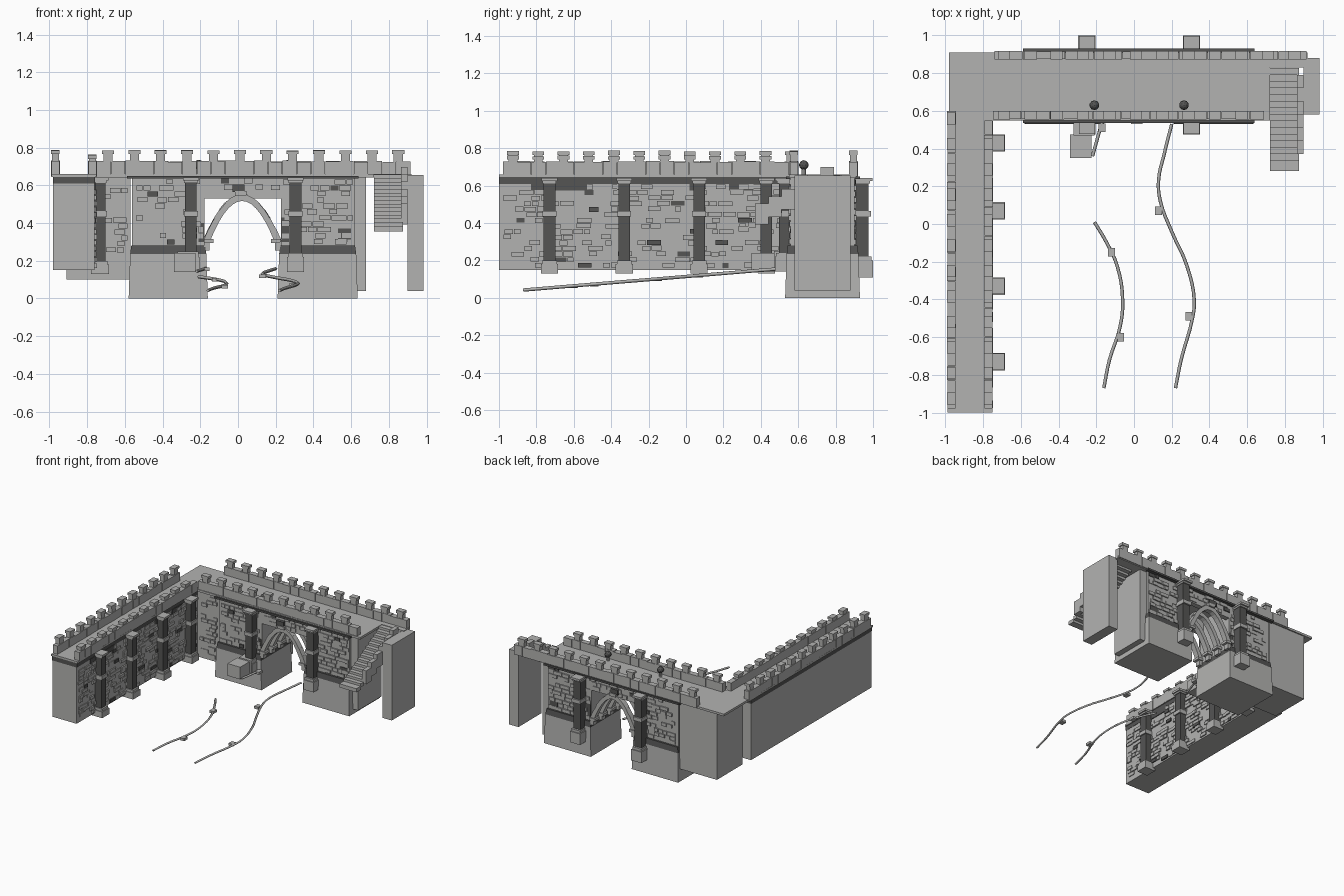
import bpy, bmesh, random
from mathutils import Vector

random.seed(7)
cube = bpy.data.objects.get("Cube")
if cube:
    bpy.data.objects.remove(cube)


def material(name, v):
    m = bpy.data.materials.new(name)
    m.use_nodes = True
    m.diffuse_color = (v, v, v * 0.98, 1)
    m.node_tree.nodes["Principled BSDF"].inputs["Base Color"].default_value = m.diffuse_color
    return m


MATS = [material("light stone", 0.45), material("dark stone", 0.09)]
LIGHT, DARK = 0, 1


class Part:
    """Collects boxes and extrusions into one named mesh."""

    def __init__(self, name):
        self.name, self.bm = name, bmesh.new()

    def hexa(self, bottom, top, mat=LIGHT):
        a = [self.bm.verts.new(p) for p in bottom]
        b = [self.bm.verts.new(p) for p in top]
        faces = [a[::-1], b] + [(a[i], a[i - 3], b[i - 3], b[i]) for i in range(4)]
        for f in faces:
            self.bm.faces.new(f).material_index = mat

    def box(self, x, y, z, mat=LIGHT, taper=0.0):
        (x0, x1), (y0, y1), (z0, z1) = sorted(x), sorted(y), sorted(z)
        ring = lambda t, h: [(x0 + t, y0 + t, h), (x1 - t, y0 + t, h),
                             (x1 - t, y1 - t, h), (x0 + t, y1 - t, h)]
        self.hexa(ring(0, z0), ring(taper, z1), mat)

    def on_wall(self, wall, u, d, z, mat=LIGHT):
        """Box on a wall: u runs along it, d stands out from it."""
        side, pos = wall
        if side == "inner":
            self.box((pos + d[0], pos + d[1]), u, z, mat)
        else:
            s = -1 if side == "front" else 1
            self.box(u, (pos + s * d[0], pos + s * d[1]), z, mat)

    def finish(self):
        bmesh.ops.recalc_face_normals(self.bm, faces=self.bm.faces)
        me = bpy.data.meshes.new(self.name)
        self.bm.to_mesh(me)
        self.bm.free()
        for m in MATS:
            me.materials.append(m)
        ob = bpy.data.objects.new(self.name, me)
        bpy.context.scene.collection.objects.link(ob)
        return ob


FRONT, BACK, INNER = ("front", 0.56), ("back", 0.90), ("inner", -0.76)
DECK = 0.66

# Side wing body with a dark band under the walkway
p = Part("side_wing")
p.box((-0.98, -0.76), (-1, 0.56), (0.15, 0.61))
p.box((-0.982, -0.758), (-1, 0.56), (0.61, 0.645), DARK)
p.box((-0.99, -0.75), (-1, 0.6), (0.645, DECK))
p.finish()

# Corner block and the two end slabs
p = Part("corner_block")
p.box((-0.91, -0.57), (0.57, 0.9), (0.1, 0.645))
p.finish()
p = Part("end_slabs")
for x in ((0.615, 0.68), (0.9, 0.985)):
    p.box(x, (0.58, 0.88), (0.04, DECK - 0.005))
p.finish()

# Gate towers: sloped base, dark course, upper wall
for name, x0, x1 in (("left_tower", 0.21, 0.635), ("right_tower", -0.58, -0.16)):
    p = Part(name)
    p.box((x0, x1), (0.53, 0.93), (0, 0.235), LIGHT, 0.008)
    p.box((x0 + 0.008, x1 - 0.008), (0.538, 0.922), (0.235, 0.28), DARK, 0.006)
    p.box((x0 + 0.017, x1 - 0.017), (0.56, 0.9), (0.28, 0.645))
    p.finish()

# Walkway over the gate, left open for the stair
p = Part("walkway")
p.box((-0.98, 0.72), (0.55, 0.91), (0.642, DECK))
p.box((0.72, 0.92), (0.83, 0.91), (0.642, DECK))
p.box((-0.59, 0.64), (0.535, 0.56), (0.635, 0.65), DARK)
p.box((-0.59, 0.64), (0.9, 0.93), (0.635, 0.65), DARK)
p.finish()

# Wall panels above the gate, with keystones
p = Part("gate_panels")
for wall in (FRONT, BACK):
    p.on_wall(wall, (-0.18, 0.23), (-0.04, 0), (0.53, 0.645))
    p.on_wall(wall, (-0.03, 0.035), (0, 0.025), (0.565, 0.605), DARK)
    p.on_wall(wall, (-0.015, 0.045), (0, 0.03), (0.545, 0.57))
p.finish()

# Arch ribs made of separate voussoirs
p = Part("arch_ribs")


def arch(t, grow):
    return Vector((0.022 + (0.19 + grow) * t, 0, 0.3 + (0.235 + grow) * (1 - t * t)))


STONES = 14
for i, y in enumerate((0.565, 0.675, 0.785, 0.895)):
    for k in range(STONES):
        t0, t1 = (2 * k / STONES - 1), (2 * (k + 1) / STONES - 1)
        g = 0.02 + random.uniform(-0.003, 0.003)
        ring = [arch(t0, -0.018), arch(t1, -0.018), arch(t1, g), arch(t0, g)]
        p.hexa([v + Vector((0, y - 0.022, 0)) for v in ring],
               [v + Vector((0, y + 0.022, 0)) for v in ring])
    for x, s in ((-0.18, 1), (0.225, -1)):
        p.box((x, x + s * 0.05), (y - 0.03, y + 0.03), (0.295, 0.315))
        p.box((x, x + s * 0.03), (y - 0.022, y + 0.022), (0.255, 0.295))
p.finish()


# Rough brick facing
def bricks(name, wall, u0, u1, z0, z1, fill=0.62):
    p = Part(name)
    rows = max(1, round((z1 - z0) / 0.031))
    h = (z1 - z0) / rows
    for r in range(rows):
        u = u0 + random.uniform(0, 0.03)
        while u < u1 - 0.03:
            w = min(random.uniform(0.035, 0.085), u1 - u)
            if random.random() < fill:
                z = z0 + r * h + random.uniform(0, 0.004)
                p.on_wall(wall, (u, u + w - 0.005), (-0.01, random.uniform(0.004, 0.013)),
                          (z, z + h - 0.005), DARK if random.random() < 0.04 else LIGHT)
            u += w
    p.finish()


bricks("wing_bricks", INNER, -0.99, 0.55, 0.16, 0.61)
bricks("corner_bricks", ("front", 0.57), -0.75, -0.58, 0.12, 0.62)
for label, wall in (("front", FRONT), ("back", BACK)):
    bricks(label + "_right_bricks", wall, -0.56, -0.18, 0.285, 0.635)
    bricks(label + "_left_bricks", wall, 0.23, 0.615, 0.285, 0.635)
    bricks(label + "_gate_bricks", wall, -0.18, 0.23, 0.54, 0.64)

# Dark worn patches between the bricks
p = Part("worn_patches")
for u0, u1 in ((-0.83, -0.52), (-0.37, -0.3), (0.02, 0.1), (0.23, 0.36)):
    p.on_wall(INNER, (u0, u1), (0, 0.006), (0.575, 0.615), DARK)
for wall in (FRONT, BACK):
    p.on_wall(wall, (0.53, 0.6), (0, 0.005), (0.3, 0.37), DARK)
    p.on_wall(wall, (0.23, 0.27), (0, 0.005), (0.3, 0.43), DARK)
    p.on_wall(wall, (-0.21, -0.18), (0, 0.005), (0.3, 0.4), DARK)
p.finish()


# Buttresses: light foot, dark shaft, light collars
def buttress(name, wall, u, depth, foot, foot_top):
    p = Part(name)
    for half, d, z0, z1, mat in ((0.046, 1, foot, foot_top - 0.02, LIGHT),
                                 (0.039, 0.92, foot_top - 0.02, foot_top, LIGHT),
                                 (0.031, 0.75, foot_top, 0.615, DARK),
                                 (0.037, 0.88, 0.435, 0.465, LIGHT),
                                 (0.036, 0.85, 0.612, 0.625, LIGHT),
                                 (0.042, 0.98, 0.625, 0.642, LIGHT)):
        p.on_wall(wall, (u - half, u + half), (-0.02, depth * d), (z0, z1), mat)
    p.finish()


for i, y in enumerate((-0.73, -0.33, 0.07, 0.43)):
    buttress(f"wing_buttress_{i + 1}", INNER, y, 0.075, 0.13, 0.2)
for side, x in (("right", -0.25), ("left", 0.305)):
    buttress(f"front_{side}_buttress", FRONT, x, 0.085, 0.14, 0.24)
    buttress(f"back_{side}_buttress", BACK, x, 0.1, 0.11, 0.22)


# Parapets of uneven blocks with capped merlons
def parapet(name, along_x, pos, u0, u1, step, first, top, width=0.045):
    p = Part(name)

    def block(u, half, w, z):
        a, b = (u - half, u + half), (pos - w / 2, pos + w / 2)
        p.box(*((a, b) if along_x else (b, a)), z)

    n = round((u1 - u0) / 0.075)
    size = (u1 - u0) / n
    for i in range(n):
        block(u0 + (i + 0.5) * size, size / 2 - 0.001, width + random.uniform(-0.004, 0.002),
              (DECK - 0.012, 0.728 + random.uniform(-0.004, 0.004)))
    u = first
    while u < u1 - 0.02:
        block(u, 0.024, width * 0.8, (0.725, top - 0.02))
        block(u, 0.032, width, (top - 0.02, top + random.uniform(-0.004, 0.003)))
        u += step
    p.finish()


parapet("front_parapet", True, 0.577, -0.75, 0.69, 0.14, -0.69, 0.785)
parapet("back_parapet", True, 0.895, -0.74, 0.915, 0.14, -0.69, 0.785)
parapet("wing_outer_parapet", False, -0.968, -0.98, 0.6, 0.135, -0.925, 0.785)
parapet("wing_inner_parapet", False, -0.772, -0.98, 0.55, 0.135, -0.925, 0.76)

# Stair down to the court, with a stepped kerb on its outer side
p = Part("stair")
STEPS = 15
for i in range(STEPS):
    y, z = 0.30 + i * 0.035, 0.385 + i * 0.0195
    p.box((0.72, 0.875), (y - (0.02 if i == 0 else 0), y + 0.037), (z - 0.03, z))
    if i % 2 and i > 1:
        p.box((0.865, 0.9), (y - 0.035, y + 0.036), (z - 0.05, z + 0.06))
p.finish()

# Stone block beside the gate
p = Part("gate_block")
p.box((-0.34, -0.225), (0.35, 0.475), (0.14, 0.24))
p.box((-0.32, -0.21), (0.47, 0.55), (0.15, 0.25))
p.finish()

# Ball finials on the walkway
for side, x in (("right", -0.21), ("left", 0.265)):
    bpy.ops.mesh.primitive_cylinder_add(vertices=8, radius=0.012, depth=0.05, location=(x, 0.63, 0.68))
    stem = bpy.context.object
    stem.name = side + "_finial_stem"
    bpy.ops.mesh.primitive_ico_sphere_add(subdivisions=2, radius=0.026, location=(x, 0.63, 0.71))
    ball = bpy.context.object
    ball.name = side + "_finial_ball"
    stem.data.materials.append(MATS[LIGHT])
    ball.data.materials.append(MATS[DARK])


# Winding kerbs sloping away from the gate
def kerb(name, pts):
    cu = bpy.data.curves.new(name, "CURVE")
    cu.dimensions = "3D"
    cu.bevel_depth, cu.bevel_resolution, cu.resolution_u = 0.009, 0, 4
    cu.use_fill_caps = True
    sp = cu.splines.new("BEZIER")
    sp.bezier_points.add(len(pts) - 1)
    for bp, (x, y) in zip(sp.bezier_points, pts):
        bp.co = (x, y, 0.042 + (y + 0.87) * 0.083)
        bp.handle_left_type = bp.handle_right_type = "AUTO"
    cu.materials.append(MATS[LIGHT])
    bpy.context.scene.collection.objects.link(bpy.data.objects.new(name, cu))


kerb("left_kerb", [(0.22, -0.87), (0.25, -0.72), (0.31, -0.5), (0.32, -0.41), (0.28, -0.22),
                   (0.2, -0.04), (0.14, 0.12), (0.13, 0.23), (0.16, 0.37), (0.2, 0.53)])
kerb("right_kerb", [(-0.16, -0.87), (-0.13, -0.72), (-0.075, -0.55), (-0.06, -0.41),
                    (-0.09, -0.22), (-0.15, -0.09), (-0.21, 0.01)])
kerb("gate_kerb", [(-0.22, 0.36), (-0.17, 0.54)])
p = Part("kerb_stones")
for x, y in ((-0.12, -0.15), (-0.07, -0.6), (0.13, 0.07), (0.29, -0.49), (-0.17, 0.51)):
    z = 0.042 + (y + 0.87) * 0.083
    p.box((x - 0.018, x + 0.018), (y - 0.022, y + 0.022), (z - 0.012, z + 0.008))
p.finish()
